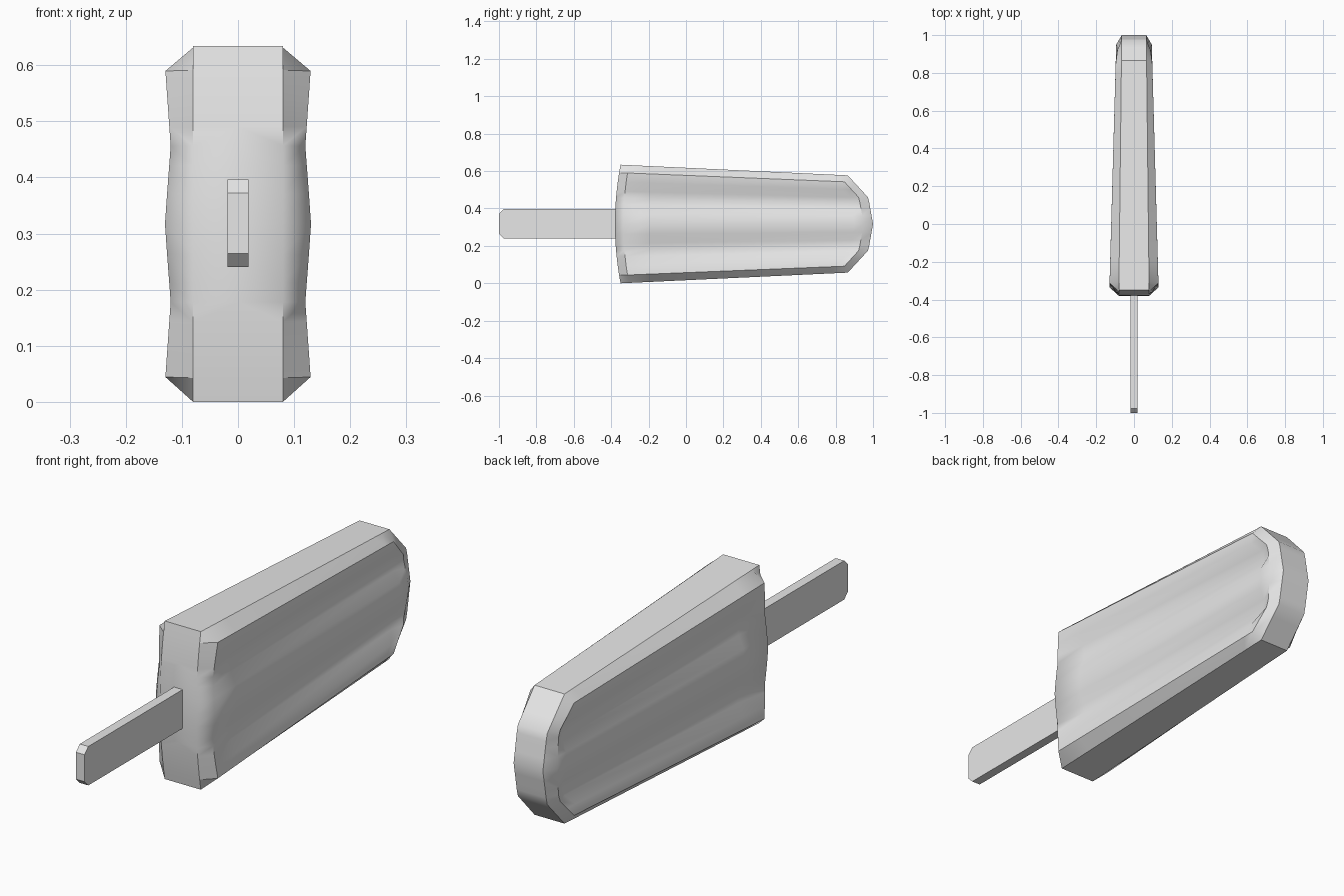
import bpy, bmesh, math
from mathutils import Vector

cube = bpy.data.objects.get("Cube")
if cube:
    bpy.data.objects.remove(cube, do_unlink=True)

mat = bpy.data.materials.new("plain_grey")
mat.use_nodes = True
mat.diffuse_color = (0.8, 0.8, 0.8, 1)
mat.node_tree.nodes["Principled BSDF"].inputs["Base Color"].default_value = (0.8, 0.8, 0.8, 1)

MID = 0.317                                   # height of the centre line
HALF_ROWS = [0.17, 0.33, 0.44, 0.55, 0.71, 0.865, 1.0]
ROWS = [-s for s in reversed(HALF_ROWS)] + [0.0] + HALF_ROWS
FLOOR = (0.33, 0.44, 0.55)                    # rows on a groove floor


def finish(bm, name, keep_smooth=None):
    """Smooth shading with sharp edges, then link as an object."""
    bmesh.ops.recalc_face_normals(bm, faces=bm.faces)
    for f in bm.faces:
        f.smooth = True
    for e in bm.edges:
        sharp = e.calc_face_angle(0) > math.radians(30)
        e.smooth = not sharp or bool(keep_smooth and keep_smooth(e))
    mesh = bpy.data.meshes.new(name)
    bm.to_mesh(mesh)
    bm.free()
    mesh.materials.append(mat)
    ob = bpy.data.objects.new(name, mesh)
    bpy.context.collection.objects.link(ob)
    return ob


def half_height(y):
    t = min(max((y + 0.35) / 1.215, 0), 1)
    return MID - 0.057 * t


def tail(s):
    """Rounded far end of the outline."""
    a = abs(s)
    return 0.865 + 0.11 * (1 - a) / 0.46 if a > 0.54 else 1 - 0.025 * a / 0.54


def rim_width(y):
    return 0.08 - 0.015 * (y + 0.35) / 1.35


def row_points(s):
    """One lengthwise row over the broad side: rim, ring, groove, ring, rim."""
    a = abs(s)
    front, end = -0.38 + 0.03 * a * a, tail(s)
    ys = [front, front + 0.045, -0.19, end - 0.1, end - 0.05, end]
    pts = []
    for i, y in enumerate(ys):
        x = rim_width(y)
        if 0 < i < 5 and a < 1:
            x = 0.13 - 0.035 * (y + 0.33) / 1.25
            x -= 0.01 * max(0, 1 - abs(a - 0.44) / 0.43)
            if i in (2, 3) and a in FLOOR:
                x -= 0.018
        pts.append(Vector((x, y, MID + s * half_height(y))))
    return pts


# Body: one broad side as a grid, rim extruded to the centre, then mirrored
bm = bmesh.new()
grid = [[bm.verts.new(p) for p in row_points(s)] for s in ROWS]
for low, high in zip(grid, grid[1:]):
    for i in range(len(low) - 1):
        bm.faces.new((low[i], low[i + 1], high[i + 1], high[i]))
border = [e for e in bm.edges if e.is_boundary]
rim = bmesh.ops.extrude_edge_only(bm, edges=border)["geom"]
for v in rim:
    if isinstance(v, bmesh.types.BMVert):
        v.co.x = 0
bmesh.ops.mirror(bm, geom=bm.verts[:] + bm.edges[:] + bm.faces[:],
                 axis="X", merge_dist=0.0005)


def front_middle(e):
    return all(v.co.y < -0.3 and abs(v.co.z - MID) < 0.15 for v in e.verts)


finish(bm, "ice_pop_body", front_middle)

# Stick: chamfered outline given thickness
bm = bmesh.new()
low, high, cut, wide = 0.24, 0.396, 0.024, 0.019
outline = [(-0.3, low), (cut - 1, low), (-1, low + cut),
           (-1, high - cut), (cut - 1, high), (-0.3, high)]
face = bm.faces.new([bm.verts.new((-wide, y, z)) for y, z in outline])
side = bmesh.ops.extrude_face_region(bm, geom=[face])["geom"]
for v in side:
    if isinstance(v, bmesh.types.BMVert):
        v.co.x = wide
finish(bm, "stick")
